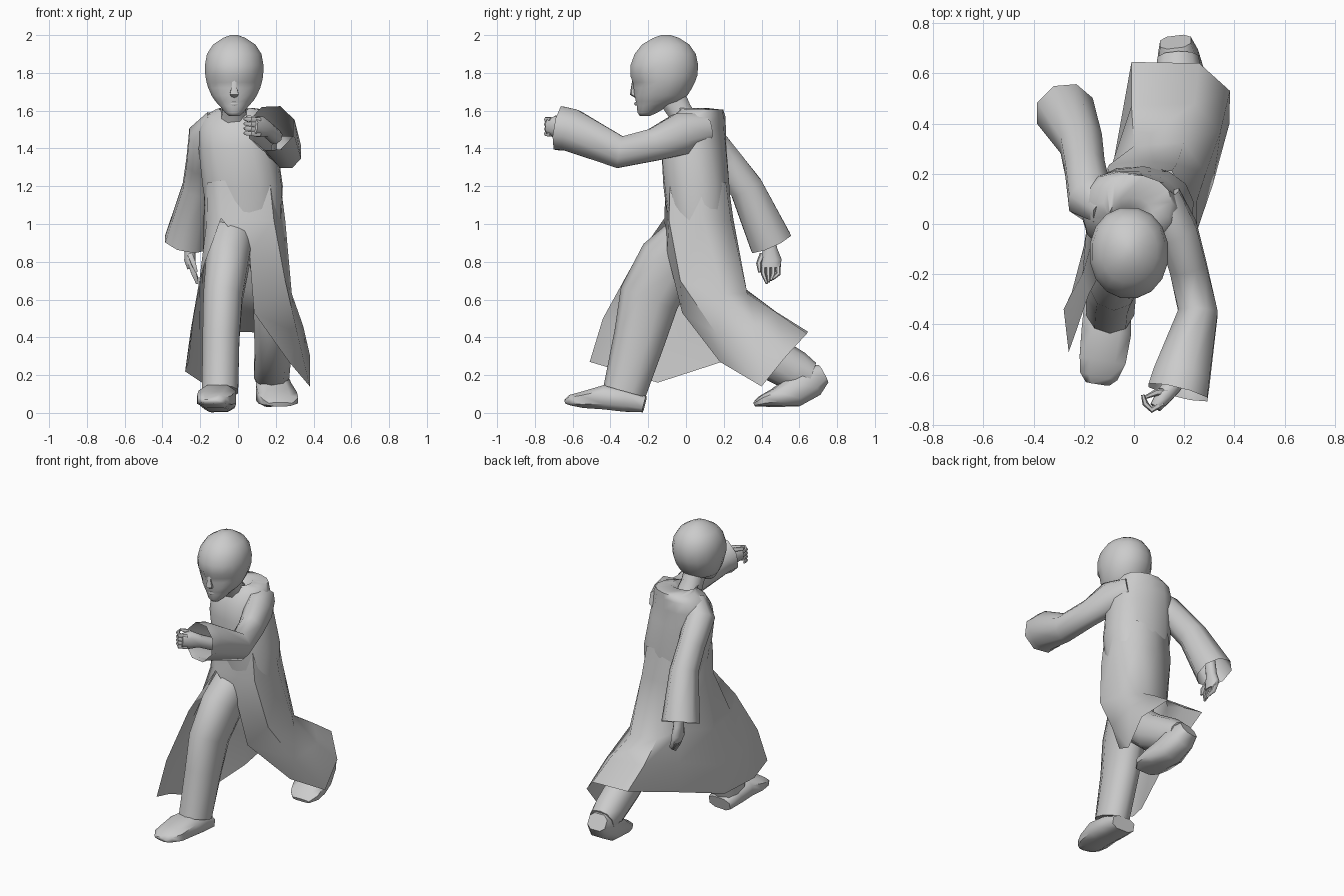
import bpy, bmesh, math
from mathutils import Vector, Matrix


def loft(name, rings, closed=True, caps=(True, True)):
    """Skin a list of equal-length point rings."""
    bm = bmesh.new()
    vs = [[bm.verts.new(p) for p in r] for r in rings]
    n = len(rings[0])
    for a, b in zip(vs, vs[1:]):
        for i in range(n if closed else n - 1):
            j = (i + 1) % n
            bm.faces.new((a[i], a[j], b[j], b[i]))
    if closed and caps[0]:
        bm.faces.new(vs[0][::-1])
    if closed and caps[1]:
        bm.faces.new(vs[-1])
    bmesh.ops.remove_doubles(bm, verts=bm.verts, dist=0.0005)
    bmesh.ops.recalc_face_normals(bm, faces=bm.faces)
    me = bpy.data.meshes.new(name)
    bm.to_mesh(me)
    bm.free()
    ob = bpy.data.objects.new(name, me)
    bpy.context.collection.objects.link(ob)
    return ob


def oval(n, a, b, power=1.0):
    """Points of a superellipse; power below 1 is boxier."""
    out = []
    for i in range(n):
        t = 2 * math.pi * (i + 0.5) / n
        c, s = math.cos(t), math.sin(t)
        out.append((a * math.copysign(abs(c) ** power, c),
                    b * math.copysign(abs(s) ** power, s)))
    return out


def tube(name, secs, side=(1, 0, 0), n=8, caps=(True, True), power=0.9):
    """Limb along (x, y, z, half width, half depth) sections."""
    pts = [Vector(s[:3]) for s in secs]
    rings = []
    for i, s in enumerate(secs):
        t = (pts[min(i + 1, len(pts) - 1)] - pts[max(i - 1, 0)]).normalized()
        u = Vector(side)
        u = (u - t * u.dot(t)).normalized()
        v = t.cross(u)
        rings.append([pts[i] + u * a + v * b for a, b in oval(n, s[3], s[4], power)])
    return loft(name, rings, caps=caps)


# Head: (z, front y, back y, half width), with eye sockets pressed in
head_profile = [(1.572, -.245, -.19, .028), (1.59, -.258, -.15, .05), (1.625, -.262, -.09, .078),
                (1.65, -.268, -.02, .102), (1.68, -.275, .01, .122), (1.72, -.28, .035, .14),
                (1.75, -.285, .05, .149), (1.785, -.298, .063, .156), (1.84, -.297, .068, .158),
                (1.9, -.275, .055, .147), (1.95, -.235, .02, .114), (1.985, -.175, -.035, .06),
                (2.0, -.13, -.08, .02)]
rings = []
for z, yf, yb, rx in head_profile:
    ring = []
    for a, b in oval(16, rx, (yb - yf) / 2, 0.95):
        y = (yf + yb) / 2 + b
        if b < 0 and abs(z - 1.735) < .03 and .04 < abs(a) < .1:
            y += .014
        ring.append((a - .02, y, z))
    rings.append(ring)
loft("head", rings)
tube("nose", [(-.02, -.274, 1.775, .012, .008), (-.02, -.28, 1.73, .014, .01),
              (-.02, -.28, 1.69, .026, .018), (-.02, -.262, 1.675, .018, .01)], n=6)
tube("lips", [(-.055, -.247, 1.637, .006, .006), (-.02, -.264, 1.637, .011, .011),
              (.015, -.247, 1.637, .006, .006)], side=(0, 0, 1), n=6)
tube("neck", [(-.02, .0, 1.54, .08, .075), (-.02, -.035, 1.6, .068, .07),
              (-.02, -.08, 1.68, .068, .08)])

# Robe body: (z, centre x, centre y, half width, half depth, yaw in degrees)
rings = []
for z, cx, cy, a, b, yaw in [(1.0, .035, .065, .195, .16, 0), (1.2, .025, .055, .214, .175, -4),
                             (1.4, .0, .042, .208, .172, -10), (1.5, -.01, .05, .2, .155, -14),
                             (1.57, -.005, .07, .178, .132, -14), (1.605, .015, .085, .135, .11, -12),
                             (1.615, -.012, .03, .085, .075, 0), (1.56, -.02, -.01, .06, .06, 0)]:
    m = Matrix.Rotation(math.radians(yaw), 3, 'Z')
    rings.append([Vector((cx, cy, z)) + m @ Vector((p, q, 0)) for p, q in oval(14, a, b, .85)])
loft("robe_body", rings, caps=(False, False))

# Robe skirt: from the left front edge round the back to the right front edge
skirt = [
    [(-.09, -.115, 1.03), (-.165, -.06, 1.02), (-.182, .06, 1.02), (-.1, .235, 1.02), (.03, .252, 1.02),
     (.17, .238, 1.02), (.25, .09, 1.02), (.19, -.09, 1.02), (-.09, -.115, 1.03)],
    [(-.18, -.28, .79), (-.205, -.2, .7), (-.19, -.03, .65), (-.1, .2, .7), (.0, .31, .66),
     (.2, .325, .63), (.285, .2, .63), (.25, -.03, .7), (.06, -.1, .85)],
    [(-.235, -.44, .5), (-.25, -.28, .44), (-.2, -.09, .38), (-.09, .2, .48), (-.01, .47, .54),
     (.24, .48, .53), (.345, .37, .46), (.315, .16, .42), (.085, -.02, .53)],
    [(-.26, -.51, .27), (-.28, -.34, .22), (-.19, -.15, .16), (-.08, .19, .27), (-.01, .645, .43),
     (.26, .64, .42), (.382, .53, .3), (.38, .4, .14), (.27, .18, .27)]]
# a narrower top edge tucks the skirt under the body without a seam
skirt.insert(0, [(.02 + .93 * (x - .03), .055 + .9 * (y - .065), z + .2) for x, y, z in skirt[0]])
loft("robe_skirt", skirt, closed=False)

# Sleeves, open at the cuffs
tube("forward_sleeve", [(.1, .09, 1.5, .1, .09), (.175, -.03, 1.475, .085, .12), (.215, -.17, 1.42, .08, .093),
                        (.255, -.35, 1.38, .085, .092), (.19, -.61, 1.497, .122, .122),
                        (.175, -.67, 1.507, .13, .126)], caps=(True, False), power=1)
tube("rear_sleeve", [(-.1, .06, 1.53, .09, .07), (-.175, .1, 1.46, .095, .1), (-.195, .22, 1.32, .085, .093),
                     (-.21, .32, 1.19, .09, .096), (-.275, .45, .9, .122, .122)], caps=(True, False), power=1)

# Hands: wrist and palm, then curled fingers in a row
tube("forward_hand", [(.2, -.56, 1.46, .04, .04), (.155, -.64, 1.5, .04, .04), (.115, -.69, 1.515, .06, .035),
                      (.085, -.73, 1.52, .045, .025)], side=(0, 0, 1))
for i in range(4):
    z = 1.475 + i * .025
    tube("forward_finger", [(.115, -.712, z, .014, .014), (.07, -.74, z + .003, .014, .012),
                            (.045, -.715, z + .006, .012, .012), (.035, -.68, z + .006, .007, .007)],
         side=(0, 0, 1), n=6)
tube("forward_thumb", [(.13, -.67, 1.545, .016, .016), (.09, -.67, 1.56, .014, .014),
                       (.045, -.69, 1.568, .007, .007)], side=(0, 0, 1), n=6)
tube("rear_hand", [(-.255, .43, .98, .035, .035), (-.255, .445, .87, .03, .04), (-.255, .45, .81, .032, .06),
                   (-.245, .45, .765, .025, .052)])
for i in range(4):
    y = .41 + i * .026
    tube("rear_finger", [(-.25, y, .785, .016, .014), (-.232, y, .735, .015, .013),
                         (-.215, .4 * y + .6 * .44, .685 + i * .008, .008, .007)], n=6)
tube("rear_thumb", [(-.255, .405, .84, .016, .016), (-.235, .385, .79, .014, .014),
                    (-.22, .39, .745, .008, .008)], n=6)

# Legs
tube("front_leg", [(-.03, .05, .96, .125, .13), (-.055, -.09, .8, .118, .165), (-.08, -.195, .61, .108, .16),
                   (-.09, -.245, .4, .102, .138), (-.095, -.325, .115, .1, .115)], n=10)
tube("rear_leg", [(.13, .1, .95, .1, .12), (.165, .13, .7, .09, .12), (.18, .22, .47, .1, .12),
                  (.185, .4, .32, .1, .12), (.178, .58, .22, .098, .11), (.175, .66, .19, .085, .08)], n=10)

# Shoes, heel to toe
tube("front_shoe", [(-.1, -.22, .045, .085, .045), (-.105, -.32, .07, .098, .068), (-.11, -.43, .083, .105, .068),
                    (-.125, -.54, .07, .098, .046), (-.14, -.605, .068, .08, .03),
                    (-.145, -.635, .06, .05, .012)], power=.7)
tube("rear_shoe", [(.165, .725, .205, .065, .055), (.175, .66, .17, .085, .095), (.19, .57, .11, .1, .085),
                   (.21, .47, .08, .11, .05), (.225, .4, .062, .1, .03), (.225, .36, .045, .065, .012)], power=.7)

bpy.ops.object.select_all(action='SELECT')
bpy.context.view_layer.objects.active = bpy.data.objects["head"]
bpy.ops.object.shade_smooth_by_angle(angle=math.radians(60))
